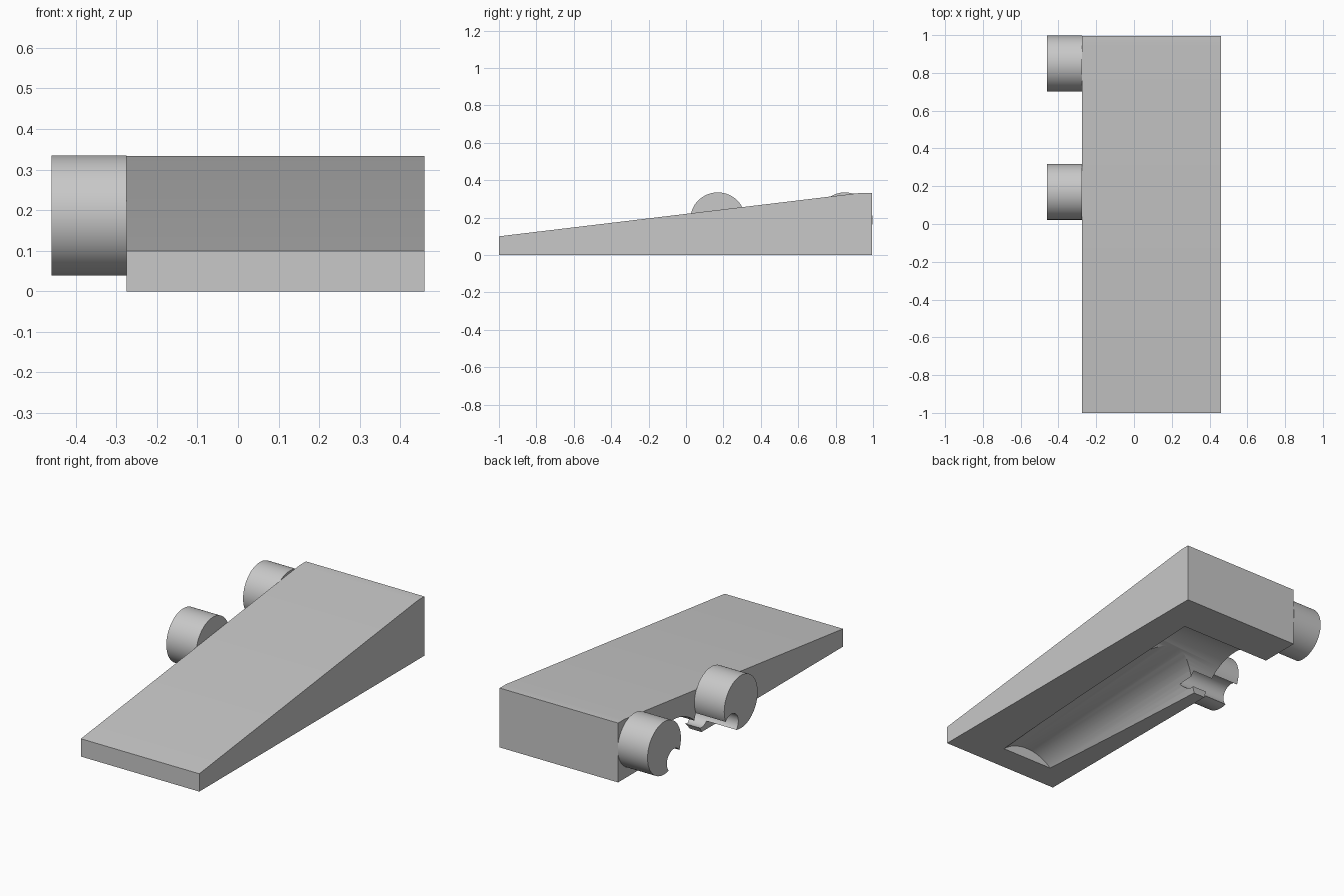
import bpy, bmesh
from math import sin, cos, tau, radians
from mathutils import Vector

cube = bpy.data.objects.get("Cube")
if cube:
    bpy.data.objects.remove(cube, do_unlink=True)

grey = bpy.data.materials.new("plain_grey")
grey.use_nodes = True
colour = (0.58, 0.58, 0.58, 1)
grey.diffuse_color = colour
grey.node_tree.nodes["Principled BSDF"].inputs["Base Color"].default_value = colour


def loft(name, ring_a, ring_b):
    """Closed solid between two matching outlines."""
    bm = bmesh.new()
    a = [bm.verts.new(p) for p in ring_a]
    b = [bm.verts.new(p) for p in ring_b]
    n = len(a)
    bm.faces.new(a)
    bm.faces.new(b[::-1])
    for i in range(n):
        j = (i + 1) % n
        bm.faces.new((a[j], a[i], b[i], b[j]))
    bmesh.ops.recalc_face_normals(bm, faces=bm.faces)
    mesh = bpy.data.meshes.new(name)
    bm.to_mesh(mesh)
    bm.free()
    mesh.materials.append(grey)
    obj = bpy.data.objects.new(name, mesh)
    bpy.context.collection.objects.link(obj)
    return obj


def ring(centre, radius, axis, count=64):
    """Circle of points around the x or y axis."""
    side = Vector((0, 1, 0)) if axis == "x" else Vector((1, 0, 0))
    up = Vector((0, 0, 1))
    return [Vector(centre) + radius * (side * cos(tau * i / count) + up * sin(tau * i / count))
            for i in range(count)]


def rod(name, x0, x1, y, z, radius):
    return loft(name, ring((x0, y, z), radius, "x"), ring((x1, y, z), radius, "x"))


def activate(obj):
    bpy.ops.object.select_all(action="DESELECT")
    obj.select_set(True)
    bpy.context.view_layer.objects.active = obj


def carve(obj, cutter):
    mod = obj.modifiers.new("cut", "BOOLEAN")
    mod.operation = "DIFFERENCE"
    mod.solver = "EXACT"
    mod.object = cutter
    activate(obj)
    bpy.ops.object.modifier_apply(modifier=mod.name)
    bpy.data.objects.remove(cutter, do_unlink=True)


left, right, outer = 0.46, -0.275, -0.46

# Wedge body with a short flat top at the back
profile = [(-1, 0), (0.995, 0), (0.995, 0.333), (0.94, 0.333), (-1, 0.1)]
body = loft("wedge_body", [(right, y, z) for y, z in profile],
            [(left, y, z) for y, z in profile])

# Tapered round hollow in the underside
carve(body, loft("hollow_cutter", ring((0.03, -0.85, -0.183), 0.243, "y"),
                 ring((0.03, 0.765, -0.131), 0.291, "y")))

# Arched opening through the right side wall
carve(body, rod("arch_cutter", -0.32, 0.25, 0.51, -0.115, 0.28))

# Side pegs, each with a round groove that runs on into the body
parts = [body]
for name, y, groove_y in (("front_peg", 0.17, 0.255), ("back_peg", 0.85, 0.765)):
    peg = rod(name, outer, right, y, 0.187, 0.148)
    carve(peg, rod("groove_cutter", -0.5, -0.25, groove_y, 0.088, 0.062))
    carve(body, rod("groove_cutter", -0.35, -0.15, groove_y, 0.088, 0.062))
    parts.append(peg)

# Smooth the round surfaces, keep hard edges
for part in parts:
    activate(part)
    bpy.ops.object.shade_smooth_by_angle(angle=radians(30))
